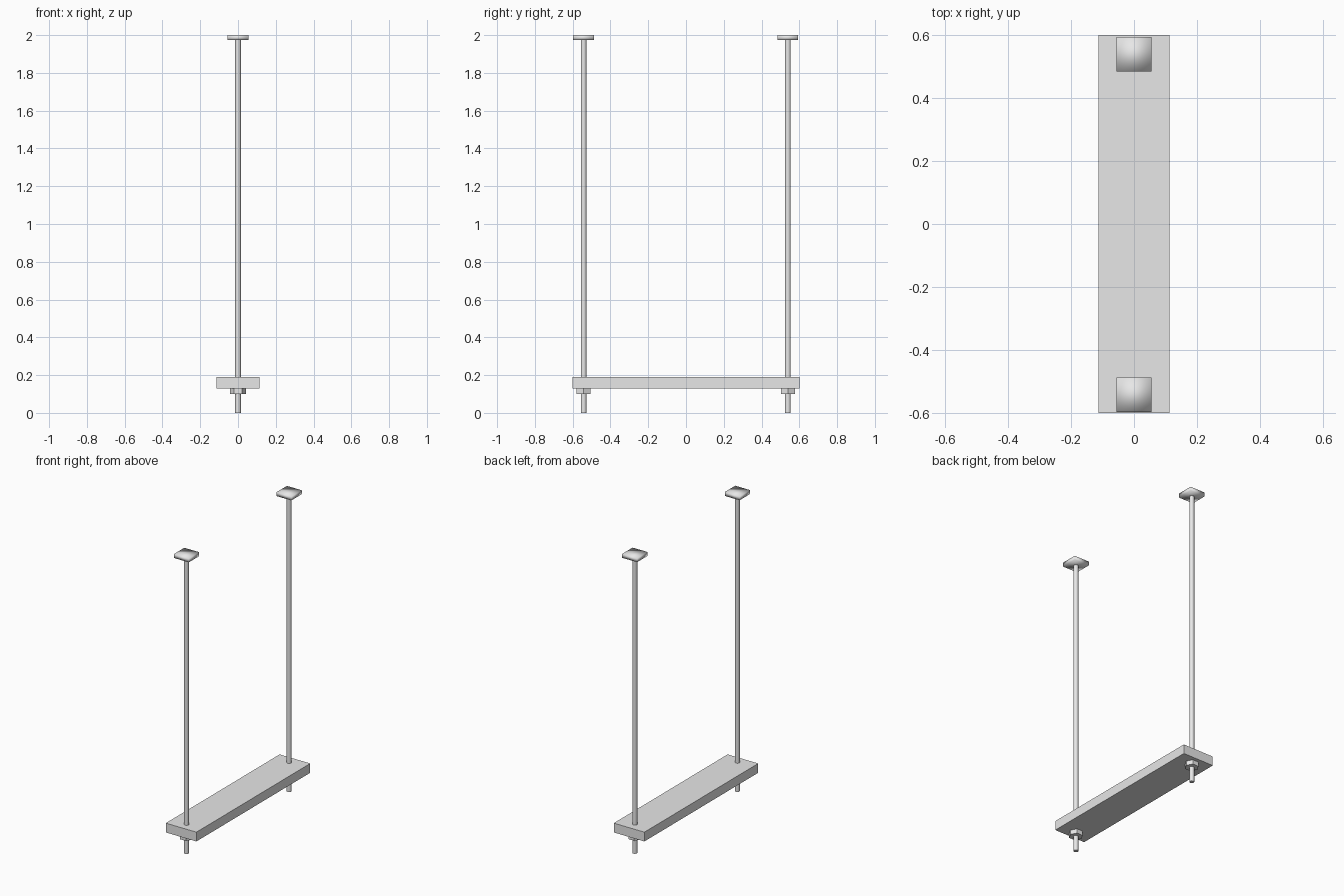
import bpy
import math

# Remove the default cube
cube = bpy.data.objects.get("Cube")
if cube:
    bpy.data.objects.remove(cube, do_unlink=True)

# Single plain grey material
GREY = (0.8, 0.8, 0.8, 1)
grey = bpy.data.materials.new("light_grey")
grey.use_nodes = True
grey.diffuse_color = GREY
grey.node_tree.nodes["Principled BSDF"].inputs["Base Color"].default_value = GREY


def finish(name):
    obj = bpy.context.object
    obj.name = name
    obj.data.materials.append(grey)
    return obj


def box(name, size, center):
    bpy.ops.mesh.primitive_cube_add(size=1, location=center)
    bpy.context.object.scale = size
    bpy.ops.object.transform_apply(location=False, rotation=False, scale=True)
    return finish(name)


def prism(name, sides, radius, y, bottom, top):
    bpy.ops.mesh.primitive_cylinder_add(
        vertices=sides, radius=radius, depth=top - bottom,
        location=(0, y, (bottom + top) / 2), rotation=(0, 0, math.pi / 2))
    bpy.ops.object.transform_apply(location=False, rotation=True, scale=False)
    return finish(name)


# Long plank carried by the rods
box("plank", (0.226, 1.2, 0.062), (0, 0, 0.16))

# Hanging rod, hexagonal nut and ceiling plate at each end
for end, y in (("front", -0.542), ("back", 0.539)):
    prism(end + "_rod", 16, 0.015, y, 0, 1.98)
    bpy.ops.object.shade_smooth_by_angle(angle=math.radians(40))
    prism(end + "_nut", 6, 0.043, y, 0.1, 0.13)
    box(end + "_ceiling_plate", (0.11, 0.11, 0.026), (0, y, 1.987))
    bpy.ops.object.shade_smooth()
